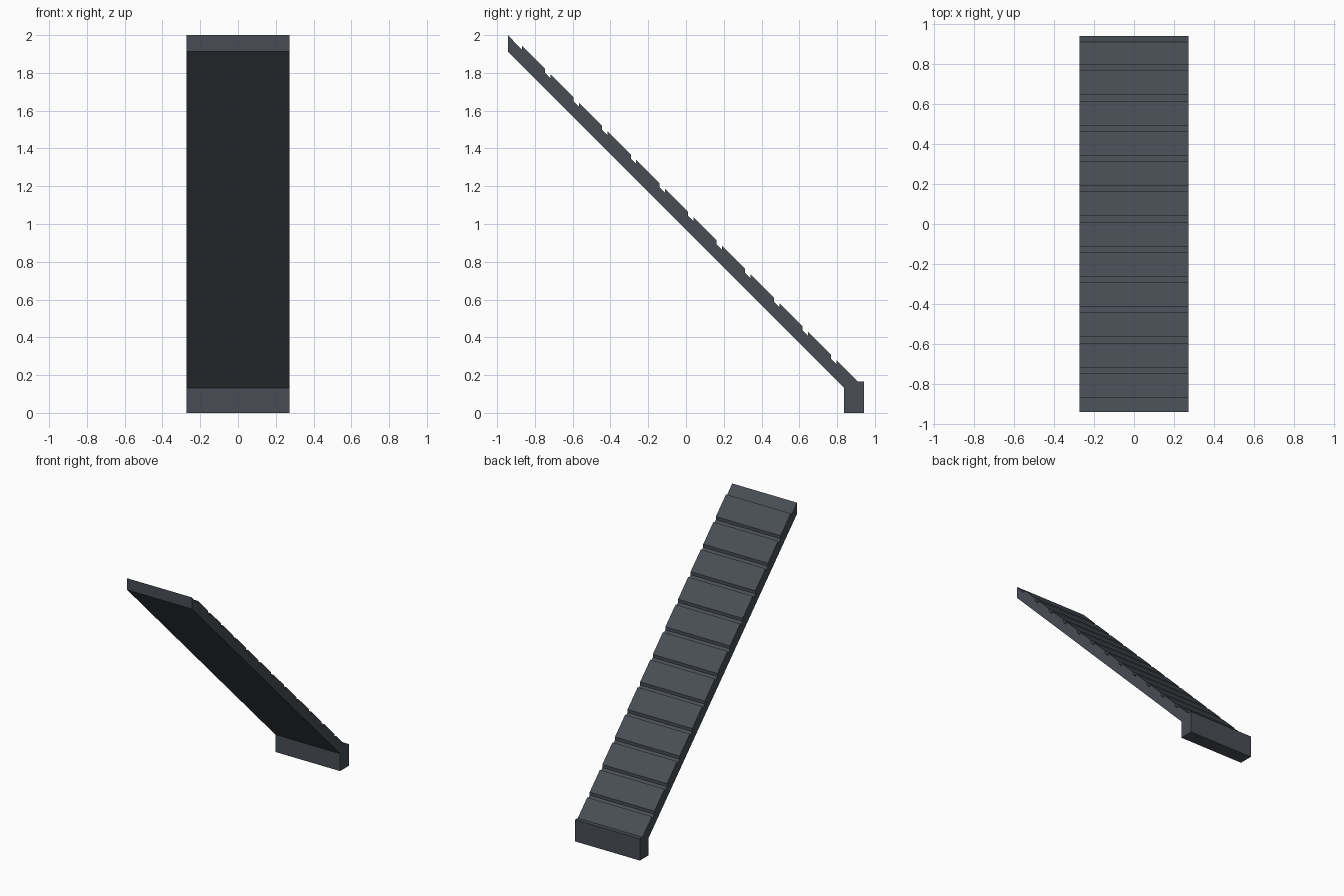
import bpy, bmesh

if "Cube" in bpy.data.objects:
    bpy.data.objects.remove(bpy.data.objects["Cube"])

HALF_W = 0.272   # half width in x
END = 0.943      # half length in y
PEAK, VALLEY, BASE = 1.076, 1.053, 0.969   # y + z of the 45 degree lines
STEPS, PITCH = 12, 0.1515

# Side profile (y, z): sloped underside and foot
profile = [(-END, BASE + END), (0.837, BASE - 0.837), (0.837, 0), (END, 0),
           (END, 0.165), (PEAK - 0.165, 0.165)]

# Notched treads climbing the slope
for i in range(STEPS):
    y = 0.797 - i * PITCH
    profile += [(y, PEAK - y), (y, VALLEY - y)]
    if i < STEPS - 1:
        lip = y - 0.029
        profile += [(lip, VALLEY - lip), (lip, PEAK - lip)]
profile.append((-END, 2.0))

# Extrude the profile across the width
bm = bmesh.new()
face = bm.faces.new([bm.verts.new((-HALF_W, y, z)) for y, z in profile])
ext = bmesh.ops.extrude_face_region(bm, geom=[face], use_keep_orig=True)
moved = [v for v in ext["geom"] if isinstance(v, bmesh.types.BMVert)]
bmesh.ops.translate(bm, verts=moved, vec=(2 * HALF_W, 0, 0))
bmesh.ops.recalc_face_normals(bm, faces=bm.faces)
mesh = bpy.data.meshes.new("stair_ramp")
bm.to_mesh(mesh)
bm.free()
ramp = bpy.data.objects.new("stair_ramp", mesh)
bpy.context.collection.objects.link(ramp)

# Dark slate finish
mat = bpy.data.materials.new("dark_slate")
mat.diffuse_color = (0.065, 0.075, 0.09, 1)
mat.use_nodes = True
mat.node_tree.nodes["Principled BSDF"].inputs["Base Color"].default_value = mat.diffuse_color
mesh.materials.append(mat)
